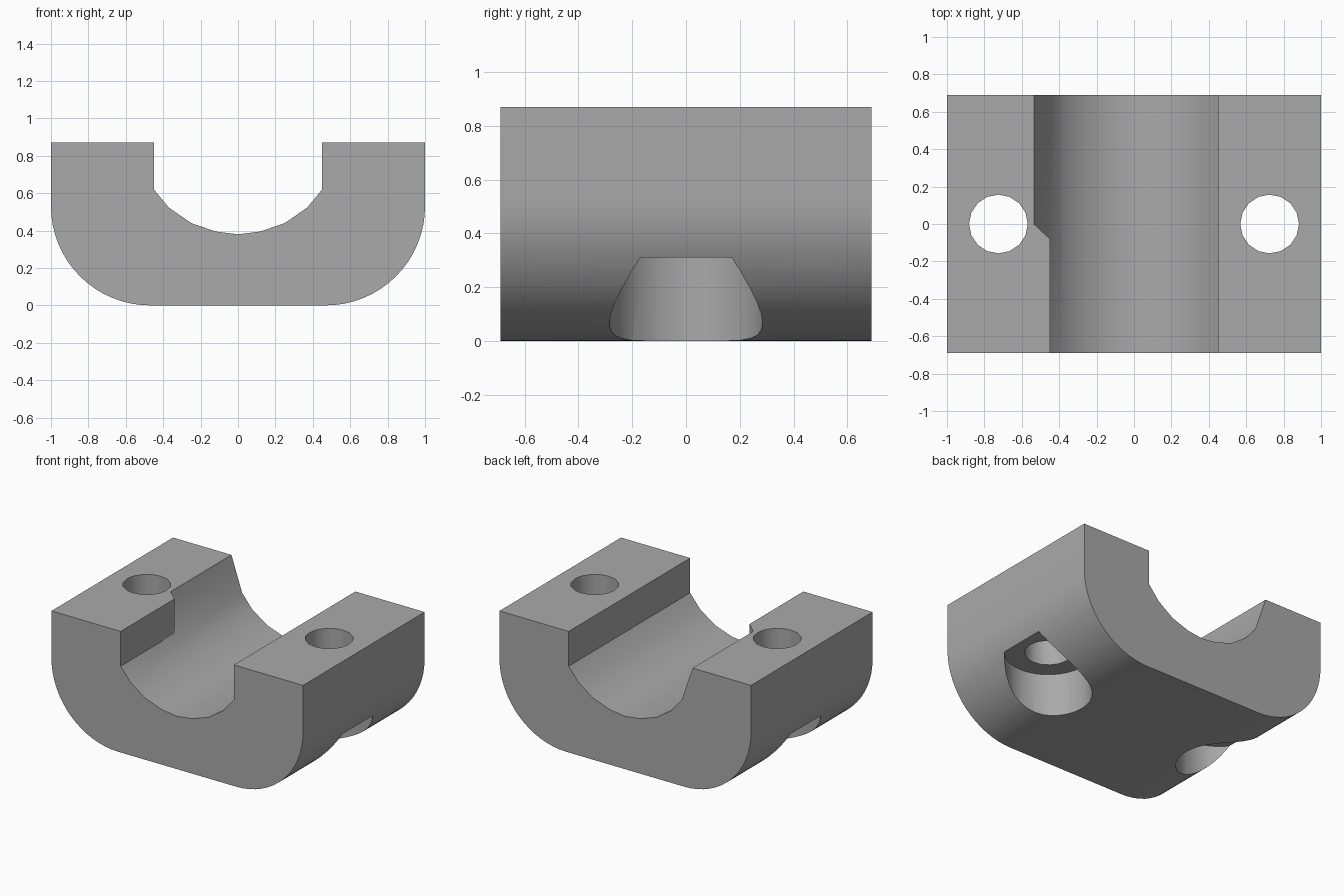
import bpy, bmesh, math

cube = bpy.data.objects.get("Cube")
if cube:
    bpy.data.objects.remove(cube, do_unlink=True)

DEPTH = 0.69
HEIGHT = 0.87
SLOT = 0.45
ROUND = 0.53
HOLE_X = 0.725

metal = bpy.data.materials.new("Plain grey")
metal.use_nodes = True
metal.diffuse_color = (0.4, 0.4, 0.4, 1)
metal.node_tree.nodes["Principled BSDF"].inputs["Base Color"].default_value = (0.4, 0.4, 0.4, 1)


def add_prism(name, front, back):
    """Solid between two matching outlines."""
    bm = bmesh.new()
    a = [bm.verts.new(p) for p in front]
    b = [bm.verts.new(p) for p in back]
    bm.faces.new(a)
    bm.faces.new(b[::-1])
    for i in range(len(a)):
        j = (i + 1) % len(a)
        bm.faces.new((a[j], a[i], b[i], b[j]))
    bmesh.ops.recalc_face_normals(bm, faces=bm.faces)
    mesh = bpy.data.meshes.new(name)
    bm.to_mesh(mesh)
    bm.free()
    mesh.materials.append(metal)
    obj = bpy.data.objects.new(name, mesh)
    bpy.context.collection.objects.link(obj)
    return obj


def cut(target, cutter):
    mod = target.modifiers.new("Cut", 'BOOLEAN')
    mod.operation = 'DIFFERENCE'
    mod.solver = 'EXACT'
    mod.object = cutter
    bpy.context.view_layer.objects.active = target
    bpy.ops.object.modifier_apply(modifier=mod.name)
    bpy.data.objects.remove(cutter, do_unlink=True)


def drill(target, x, radius, bottom, top, sides):
    ring = [(x + radius * math.cos(2 * math.pi * i / sides),
             radius * math.sin(2 * math.pi * i / sides)) for i in range(sides)]
    cut(target, add_prism("drill", [(*p, bottom) for p in ring], [(*p, top) for p in ring]))


# Saddle block: right half of the outline, then mirrored
half = [(0.12, 0.395), (0.25, 0.44), (0.37, 0.523), (SLOT, 0.62), (SLOT, HEIGHT), (1, HEIGHT)]
for i in range(17):
    t = math.radians(90 * i / 16)
    half.append((1 - ROUND + ROUND * math.cos(t), ROUND - ROUND * math.sin(t)))
outline = [(0, 0.38)] + half + [(-x, z) for x, z in reversed(half)]
block = add_prism("saddle_block",
                  [(x, -DEPTH, z) for x, z in outline],
                  [(x, DEPTH, z) for x, z in outline])

# Relief widening the back of one slot wall, ending in a slanted step
slope = 0.25 / 0.085
top = HEIGHT + 0.1
outer = -SLOT - (top - 0.62) / slope
inner = -SLOT + 0.05
relief = [(-SLOT, 0.62), (outer, top), (inner, top), (inner, 0.62)]
cut(block, add_prism("relief",
                     [(x, -(x + 0.535) * 0.94, z) for x, z in relief],
                     [(x, DEPTH + 0.1, z) for x, z in relief]))

# Bolt holes and the counterbores beneath them
for x in (-HOLE_X, HOLE_X):
    drill(block, x, 0.157, -0.1, 1.1, 16)
    drill(block, x, 0.285, -0.1, 0.31, 32)

bpy.ops.object.select_all(action='DESELECT')
block.select_set(True)
bpy.context.view_layer.objects.active = block
bpy.ops.object.shade_smooth_by_angle(angle=math.radians(32))
